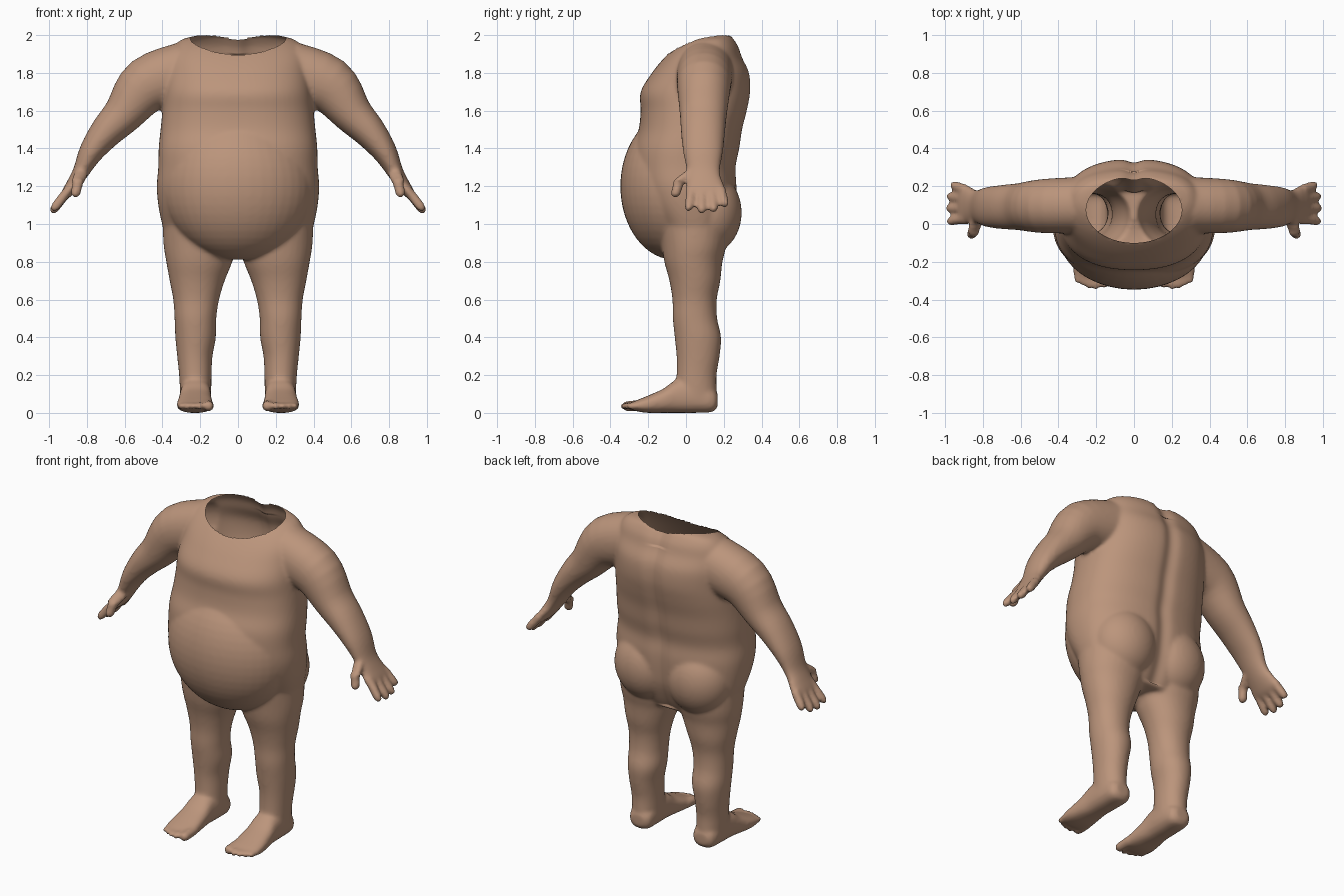
import bpy, bmesh, math
from mathutils import Vector, Matrix

if "Cube" in bpy.data.objects:
    bpy.data.objects.remove(bpy.data.objects["Cube"])

X, Y, Z = Vector((1, 0, 0)), Vector((0, 1, 0)), Vector((0, 0, 1))
bm = bmesh.new()


def spline(rows, steps=4):
    """Catmull-Rom through rows of numbers."""
    out = []
    for i in range(len(rows) - 1):
        p0, p1 = rows[max(i - 1, 0)], rows[i]
        p2, p3 = rows[i + 1], rows[min(i + 2, len(rows) - 1)]
        for k in range(steps):
            t = k / steps
            out.append([0.5 * (2 * b + (c - a) * t + (2 * a - 5 * b + 4 * c - d) * t * t
                               + (3 * b - a - 3 * c + d) * t ** 3)
                        for a, b, c, d in zip(p0, p1, p2, p3)])
    return out + [list(rows[-1])]


def loft(rows, u, v=None, side=1, power=2.0, n=32):
    """Closed tube; rows are (x, y, z, half size along u, half size along v)."""
    pts = spline(rows)
    rings = []
    for i, (x, y, z, a, b) in enumerate(pts):
        t = Vector(pts[min(i + 1, len(pts) - 1)][:3]) - Vector(pts[max(i - 1, 0)][:3])
        w = v or t.cross(u).normalized()
        ring = []
        for k in range(n):
            c, s = math.cos(2 * math.pi * k / n), math.sin(2 * math.pi * k / n)
            p = Vector((x, y, z)) \
                + u * (a * math.copysign(abs(c) ** (2 / power), c)) \
                + w * (b * math.copysign(abs(s) ** (2 / power), s))
            ring.append(bm.verts.new((p.x * side, p.y, p.z)))
        rings.append(ring)
    for r, q in zip(rings, rings[1:]):
        for k in range(n):
            bm.faces.new((r[k], r[(k + 1) % n], q[(k + 1) % n], q[k]))
    bm.faces.new(rings[0][::-1])
    bm.faces.new(rings[-1])


def ellipsoid(center, radii):
    bmesh.ops.create_uvsphere(bm, u_segments=40, v_segments=24, radius=1,
                              matrix=Matrix.Translation(center) @ Matrix.Diagonal((*radii, 1)))


def digit(start, end, r, u, side):
    """Finger or toe with a rounded tip."""
    a, b = Vector(start), Vector(end)
    prof = [(0, 1), (0.5, 1), (0.8, 0.95), (0.93, 0.7), (1, 0.25)]
    loft([(*a.lerp(b, t), r * k, r * k) for t, k in prof], u, None, side, n=16)


# torso: z, half width, front y, back y
torso = [(.83, .30, -.09, .17), (.90, .37, -.12, .21), (1.0, .402, -.18, .25),
         (1.1, .422, -.24, .265), (1.2, .43, -.275, .27), (1.3, .422, -.285, .265),
         (1.4, .42, -.28, .285), (1.5, .41, -.25, .30), (1.6, .40, -.24, .325),
         (1.7, .39, -.24, .343), (1.8, .38, -.18, .337), (1.88, .37, -.115, .30),
         (1.94, .34, -.05, .28), (1.98, .29, .02, .255), (2.0, .2, .1, .24)]
loft([(0, (f + b) / 2, z, w, (b - f) / 2) for z, w, f, b in torso], X, Y, power=2.35, n=64)

# belly
ellipsoid((0, -.06, 1.2), (.40, .288, .39))

for s in (1, -1):
    # buttock
    ellipsoid((.18 * s, .115, 1.06), (.205, .18, .22))
    # leg: z, inner x, outer x, front y, back y
    leg = [(1.08, .05, .40, -.15, .22), (.9, .005, .395, -.13, .215), (.8, .03, .38, -.115, .193),
           (.7, .07, .362, -.088, .182), (.6, .10, .343, -.072, .163), (.5, .115, .336, -.07, .165),
           (.4, .117, .332, -.06, .186), (.3, .135, .322, -.05, .178), (.2, .14, .312, -.05, .162),
           (.1, .142, .306, -.06, .163), (.04, .15, .30, -.06, .155)]
    loft([((i + o) / 2, (f + b) / 2, z, (o - i) / 2, (b - f) / 2) for z, i, o, f, b in leg],
         X, Y, s, 2.1)
    # foot: y, centre x, half width, bottom z, top z
    foot = [(.168, .222, .04, .035, .10), (.14, .222, .072, .005, .13), (.05, .223, .082, 0, .18),
            (-.05, .225, .082, 0, .175), (-.12, .227, .088, 0, .128), (-.2, .228, .096, 0, .092),
            (-.26, .228, .093, .008, .068), (-.29, .23, .078, .018, .055)]
    loft([(x, y, (a + b) / 2, w, (b - a) / 2) for y, x, w, a, b in foot], X, Z, s, 2.5)
    # toes
    for x, tip, r in ((.156, -.34, .029), (.202, -.352, .02), (.237, -.345, .019),
                      (.27, -.33, .019), (.302, -.312, .018)):
        digit((x, -.22, .04), (x, tip, .035), r, X, s)
    # arm and palm: x, z, half thickness, centre y, half depth
    arm = [(.28, 1.80, .165, .10, .15), (.48, 1.735, .15, .095, .143), (.605, 1.585, .108, .092, .125),
           (.695, 1.49, .088, .09, .117), (.775, 1.385, .066, .09, .106), (.83, 1.28, .044, .092, .088),
           (.87, 1.215, .036, .10, .098), (.905, 1.165, .029, .105, .112), (.925, 1.14, .015, .105, .095)]
    loft([(x, y, z, d, h) for x, z, h, y, d in arm], Y, None, s, 2.1)
    # fingers and thumb
    for y0, y1, x, z in ((.03, .012, .985, 1.07), (.083, .083, .99, 1.057),
                         (.135, .147, .985, 1.063), (.185, .207, .965, 1.092)):
        digit((.893, y0, 1.185), (x, y1, z), .026, Y, s)
    digit((.825, .03, 1.275), (.858, -.05, 1.21), .036, Y, s)
    digit((.842, -.035, 1.24), (.865, -.058, 1.14), .028, Y, s)

bmesh.ops.recalc_face_normals(bm, faces=bm.faces)
mesh = bpy.data.meshes.new("body_parts")
bm.to_mesh(mesh)
bm.free()
body = bpy.data.objects.new("body", mesh)
bpy.context.collection.objects.link(body)

# fuse the parts into one soft skin
m = body.modifiers.new("fuse", 'REMESH')
m.mode, m.voxel_size = 'VOXEL', 0.011
m = body.modifiers.new("soften", 'SMOOTH')
m.factor, m.iterations = 0.5, 8
bpy.context.view_layer.update()
skin = bpy.data.meshes.new_from_object(body.evaluated_get(bpy.context.evaluated_depsgraph_get()))
body.modifiers.clear()
body.data = skin
skin.name = "body"

# open neck and spine groove
bm = bmesh.new()
bm.from_mesh(skin)
CY, RX, RY = .075, .253, .175


def neck(p):
    return math.hypot(p.x / RX, (p.y - CY) / RY)


hole = [f for f in bm.faces if f.calc_center_median().z > 1.8 and f.normal.z > 0
        and neck(f.calc_center_median()) < 1]
bmesh.ops.delete(bm, geom=hole, context='FACES')
for v in bm.verts:
    if v.is_boundary:
        k = neck(v.co)
        v.co.x /= k
        v.co.y = CY + (v.co.y - CY) / k
    if v.co.y > .15 and v.co.z > .85:
        v.co.y -= .018 * math.exp(-(v.co.x / .045) ** 2)
        if v.co.z > 1.9:
            v.co.z -= .012 * math.exp(-(v.co.x / .06) ** 2)
bm.to_mesh(skin)
bm.free()

tan = bpy.data.materials.new("tan_skin")
tan.diffuse_color = (.50, .30, .20, 1)
tan.use_nodes = True
tan.node_tree.nodes["Principled BSDF"].inputs["Base Color"].default_value = tan.diffuse_color
skin.materials.clear()
skin.materials.append(tan)
for p in skin.polygons:
    p.use_smooth = True
    p.material_index = 0
